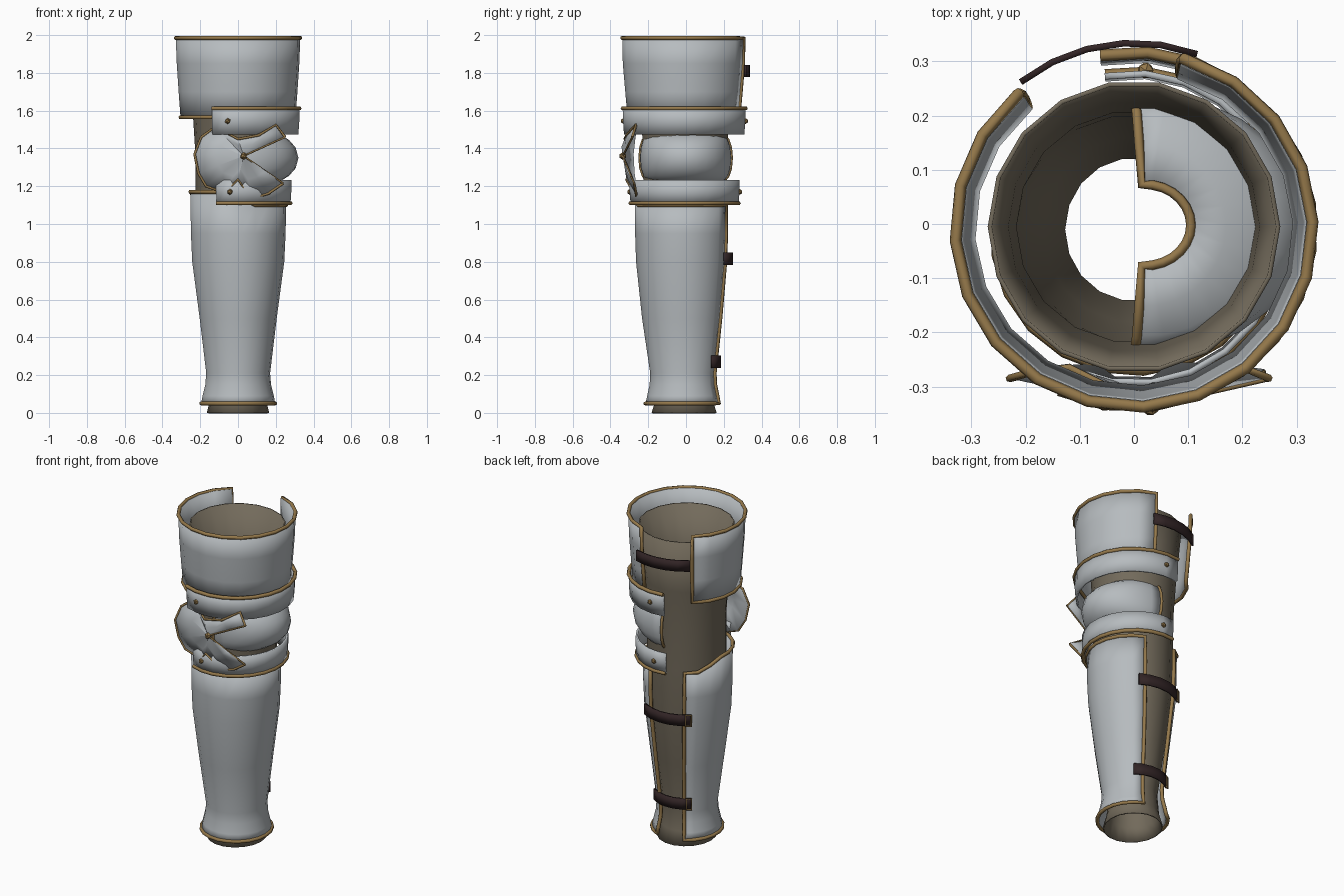
import bpy, bmesh, math
from mathutils import Vector

if "Cube" in bpy.data.objects:
    bpy.data.objects.remove(bpy.data.objects["Cube"])


def material(name, rgb):
    m = bpy.data.materials.new(name)
    m.diffuse_color = (*rgb, 1)
    m.use_nodes = True
    m.node_tree.nodes["Principled BSDF"].inputs["Base Color"].default_value = m.diffuse_color
    return m


STEEL = material("steel", (0.47, 0.50, 0.52))
BRASS = material("brass", (0.30, 0.19, 0.07))
CLOTH = material("cloth", (0.17, 0.145, 0.105))
LEATHER = material("dark_leather", (0.032, 0.018, 0.019))


def finish(name, bm, mat, thick=0.0, angle=35):
    me = bpy.data.meshes.new(name)
    bm.to_mesh(me)
    bm.free()
    me.materials.append(mat)
    ob = bpy.data.objects.new(name, me)
    bpy.context.collection.objects.link(ob)
    if thick:
        s = ob.modifiers.new("thickness", 'SOLIDIFY')
        s.thickness = thick
        s.offset = -1
    bpy.ops.object.select_all(action='DESELECT')
    ob.select_set(True)
    bpy.context.view_layer.objects.active = ob
    bpy.ops.object.shade_smooth_by_angle(angle=math.radians(angle))
    return ob


def shell(name, a0, a1, rows, mat=STEEL, steps=18, thick=0.012, lift=None):
    """Sheet wrapped round the leg. rows: (z, rx, ry, cx, cy), bottom to top. Returns the point grid."""
    bm = bmesh.new()
    grid = []
    for j, (z, rx, ry, cx, cy) in enumerate(rows):
        line = []
        for i in range(steps + 1):
            a = math.radians(a0 + (a1 - a0) * i / steps)
            dz = lift(math.degrees(a)) if lift and j == len(rows) - 1 else 0
            line.append(Vector((cx + rx * math.cos(a), cy + ry * math.sin(a), z + dz)))
        grid.append(line)
    verts = [[bm.verts.new(p) for p in line] for line in grid]
    for lo, hi in zip(verts, verts[1:]):
        for i in range(steps):
            bm.faces.new((lo[i], lo[i + 1], hi[i + 1], hi[i]))
    if a1 - a0 >= 360:
        bmesh.ops.remove_doubles(bm, verts=bm.verts, dist=1e-4)
    finish(name, bm, mat, thick)
    return grid


def trim(name, pts, r=0.011, closed=False):
    """Rolled brass edge along a line of points."""
    cu = bpy.data.curves.new(name, 'CURVE')
    cu.dimensions = '3D'
    cu.bevel_depth = r
    cu.bevel_resolution = 1
    cu.use_fill_caps = True
    sp = cu.splines.new('POLY')
    sp.points.add(len(pts) - 1)
    for p, co in zip(sp.points, pts):
        p.co = (*co, 1)
    sp.use_cyclic_u = closed
    cu.materials.append(BRASS)
    ob = bpy.data.objects.new(name, cu)
    bpy.context.collection.objects.link(ob)


def border(grid):
    left = [row[0] for row in grid]
    right = [row[-1] for row in grid]
    return grid[0] + right[1:] + grid[-1][::-1][1:] + left[::-1][1:-1]


def rivet(name, p, r=0.016):
    bm = bmesh.new()
    bmesh.ops.create_icosphere(bm, subdivisions=1, radius=r)
    bmesh.ops.translate(bm, verts=bm.verts, vec=p)
    finish(name, bm, BRASS)


# Cloth sleeve inside the armour
shell("cloth_sleeve", 0, 360, [
    (0.0, .165, .175, 0, -.01), (0.08, .145, .15, 0, -.01), (0.2, .135, .14, 0, -.01),
    (0.5, .175, .18, 0, -.01), (0.8, .21, .215, 0, -.01), (1.1, .225, .22, 0, -.01),
    (1.36, .225, .222, 0, -.005), (1.6, .24, .24, 0, -.005), (1.92, .27, .27, 0, -.005)],
    CLOTH, 18, 0.008)

# Thigh plate, open at the back
thigh = shell("thigh_plate", -230, 74, [
    (1.565, .305, .30, 0, -.01), (1.7, .315, .312, 0, -.01),
    (1.85, .325, .325, 0, -.01), (1.985, .33, .328, 0, -.01)], steps=17)
trim("thigh_plate_trim", border(thigh), closed=True)


# Shin plate, raised on the inner side of the top edge
def raise_top(a):
    return 0.07 * max(0.0, min(1.0, (a + 225) / 35, (-70 - a) / 30))


shin = shell("shin_plate", -240, 68, [
    (0.05, .197, .202, 0, -.013), (0.09, .19, .193, 0, -.013), (0.15, .175, .18, 0, -.013),
    (0.21, .17, .177, 0, -.013), (0.5, .205, .215, 0, -.018), (0.8, .245, .245, 0, -.02),
    (0.95, .252, .25, 0, -.02), (1.1, .255, .25, 0, -.02)], steps=18, lift=raise_top)
trim("shin_plate_trim", border(shin), closed=True)

# Bands above and below the knee
upper = shell("upper_knee_band", -115, 101, [
    (1.475, .322, .32, 0, -.01), (1.545, .327, .325, 0, -.01), (1.612, .328, .327, 0, -.01)], steps=14)
trim("upper_band_trim", upper[-1])
lower = shell("lower_knee_band", -114, 101, [
    (1.11, .28, .288, 0, -.008), (1.17, .284, .292, 0, -.008), (1.232, .284, .292, 0, -.008)], steps=14)
trim("lower_band_trim", lower[0])
for label, band in (("upper", upper), ("lower", lower)):
    rivet(label + "_front_rivet", band[1][1])
    rivet(label + "_back_rivet", band[1][-2])

# Knee dome, closing inwards above and below
half = [(0.0, .30, .243), (0.055, .285, .238), (0.095, .25, .225), (0.12, .21, .205),
        (0.14, .15, .15), (0.15, .085, .075)]
prof = [(1.35 - dz, rx, ry) for dz, rx, ry in half[:0:-1]] + [(1.35 + dz, rx, ry) for dz, rx, ry in half]
dome = shell("knee_dome", -94, 94, [(z, rx, ry, .02, -.002) for z, rx, ry in prof], steps=14)
trim("knee_dome_trim", border(dome), 0.009, True)

# Fan-shaped side wing, folded about a central rivet
outline = [(.25, 1.46), (.20, 1.525), (.11, 1.47), (0.0, 1.45), (-.12, 1.515), (-.195, 1.46),
           (-.23, 1.37), (-.21, 1.27), (-.17, 1.20), (-.07, 1.165), (0.0, 1.235), (.07, 1.135),
           (.16, 1.16), (.24, 1.215)]
depth = [-.285, -.265, -.315, -.325, -.265, -.275, -.285, -.28, -.27, -.265, -.315, -.262, -.265, -.275]
rim = [Vector((x, y, z)) for (x, z), y in zip(outline, depth)]
hub = Vector((.03, -.335, 1.36))
bm = bmesh.new()
hv = bm.verts.new(hub)
inner = []
outer = [bm.verts.new(p) for p in rim]
for i, p in enumerate(rim):
    q = hub.lerp(p, 0.55)
    q.y -= 0.012 if i % 2 else 0.0
    inner.append(bm.verts.new(q))
for i in range(len(rim) - 1):
    bm.faces.new((hv, inner[i + 1], inner[i]))
    bm.faces.new((inner[i], inner[i + 1], outer[i + 1], outer[i]))
bmesh.ops.recalc_face_normals(bm, faces=bm.faces)
bm.normal_update()
if sum(f.normal.y for f in bm.faces) > 0:
    bmesh.ops.reverse_faces(bm, faces=bm.faces)
finish("side_wing", bm, STEEL, 0.008, 25)
trim("side_wing_trim", rim, 0.007)
for k in (0, -1):
    trim("side_wing_slot_trim", [hub, hub.lerp(rim[k], .55), rim[k]], 0.005)
rivet("wing_rivet", hub, 0.02)

# Leather straps with buckles across the back opening
for label, z, r, cy, a0, a1 in (("thigh", 1.81, .345, -.005, 70, 128), ("calf", .815, .262, -.012, 58, 130),
                                ("ankle", .27, .198, -.012, 52, 132)):
    strap = shell(label + "_strap", a0, a1, [(z - .033, r, r, 0, cy), (z + .033, r, r, 0, cy)],
                  LEATHER, 5, 0.012)
    if label != "thigh":
        c = [strap[0][-1], strap[1][-1], strap[1][-2].lerp(strap[1][-1], .5), strap[0][-2].lerp(strap[0][-1], .5)]
        trim(label + "_buckle", c, 0.005, True)
